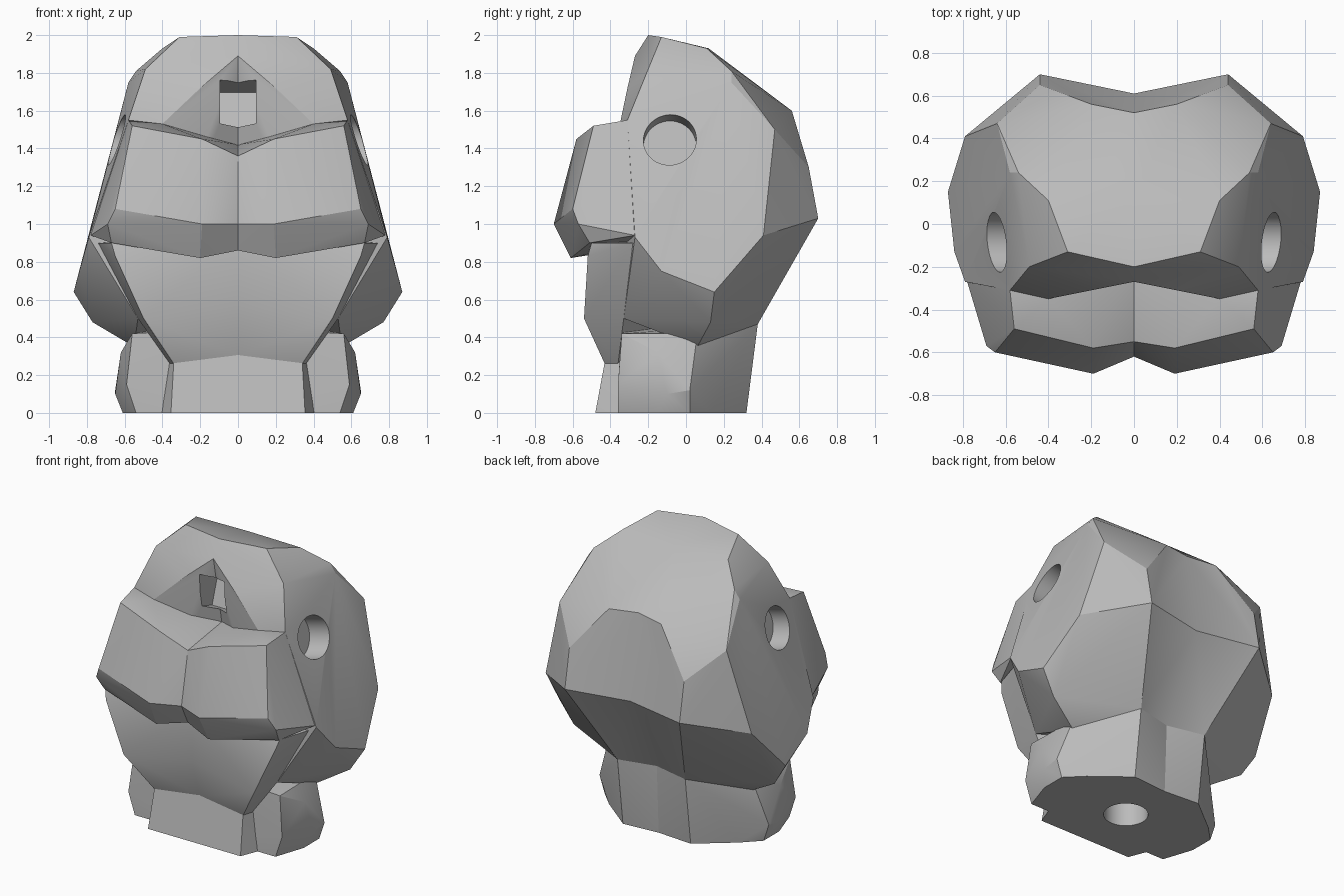
import bpy
import bmesh
from math import radians
from mathutils import Vector

default_cube = bpy.data.objects.get("Cube")
if default_cube:
    bpy.data.objects.remove(default_cube, do_unlink=True)

grey = bpy.data.materials.new("plain_grey")
grey.use_nodes = True
grey.diffuse_color = (0.5, 0.5, 0.5, 1)
grey.node_tree.nodes["Principled BSDF"].inputs["Base Color"].default_value = grey.diffuse_color


def faceted_half(name, *groups):
    """Wrap a half shape tightly around its corner points, then mirror it across x."""
    bm = bmesh.new()
    for group in groups:
        for corner in group:
            bm.verts.new(corner)
    hull = bmesh.ops.convex_hull(bm, input=bm.verts[:])
    spare = set(hull["geom_interior"]) | set(hull["geom_unused"])
    bmesh.ops.delete(bm, geom=[g for g in spare if isinstance(g, bmesh.types.BMVert)], context="VERTS")
    # Open the middle so both halves join into one closed skin
    middle = [f for f in bm.faces if all(abs(v.co.x) < 0.0001 for v in f.verts)]
    bmesh.ops.delete(bm, geom=middle, context="FACES")
    bmesh.ops.recalc_face_normals(bm, faces=bm.faces[:])
    mesh = bpy.data.meshes.new(name)
    bm.to_mesh(mesh)
    bm.free()
    mesh.materials.append(grey)
    part = bpy.data.objects.new(name, mesh)
    bpy.context.collection.objects.link(part)
    part.modifiers.new("mirror", "MIRROR").use_clip = True
    return part


def round_cutter(centre, axis, depth):
    """A drill whose middle lies on the surface and which sinks in by depth."""
    bpy.ops.mesh.primitive_cylinder_add(vertices=48, radius=0.14, depth=depth * 2, location=centre)
    drill = bpy.context.object
    drill.name = "hole_cutter"
    drill.rotation_euler = Vector(axis).to_track_quat("Z", "Y").to_euler()
    drill.hide_render = True
    return drill


# Skull with crest, recessed middle of the face, flat sides and back corners
crest = [(0, -.2, 2), (.31, -.13, 1.99), (0, .12, 1.93), (.4, .11, 1.93), (.54, .24, 1.81)]
face = [(0, -.27, 1.89), (.2, -.31, 1.72), (.4, -.35, 1.53), (0, -.15, 1.42),
        (.49, -.2, 1.82), (.58, -.31, 1.55)]
side = [(.58, .24, 1.75), (.64, .47, 1.5), (.79, .41, .94), (.87, .15, .64),
        (.84, -.13, .75), (.79, -.27, .93)]
back = [(0, .52, 1.61), (.2, .56, 1.6), (.44, .65, 1.3), (.44, .7, 1.03), (0, .61, 1.03)]
under = [(.77, .13, .48), (.55, .06, .35), (.53, -.33, .5), (.26, .38, .47), (0, .32, .47), (0, 0, .5)]
skull = faceted_half("skull", crest, face, side, back, under)

# Broad muzzle with a creased front and a sloping lip band
muzzle_top = [(0, -.15, 1.42), (.4, -.35, 1.53), (.58, -.31, 1.55), (.6, -.1, 1.5),
              (.56, -.49, 1.52), (.19, -.58, 1.45), (0, -.55, 1.36)]
muzzle_front = [(.65, -.6, 1.08), (.19, -.7, 1), (0, -.62, 1), (.69, -.57, 1)]
lip = [(0, -.55, .86), (.2, -.61, .82), (.67, -.51, .9), (.78, -.27, .94), (.7, -.1, .94), (0, -.1, .9)]
muzzle = faceted_half("muzzle", muzzle_top, muzzle_front, lip)

# Tapered lower jaw
jaw_top = [(0, -.5, .92), (.67, -.5, .9), (.65, -.52, .83), (.74, -.28, .9), (0, -.1, .9)]
chin = [(0, -.5, .57), (.5, -.54, .5), (.53, -.33, .5), (.34, -.43, .26), (0, -.42, .3),
        (.36, -.36, .26), (0, -.1, .3)]
jaw = faceted_half("jaw", jaw_top, chin)

# Neck block and the flat plate under the chin
neck_base = [(0, -.36, 0), (.54, -.36, 0), (.61, -.15, 0), (.61, .02, 0), (.5, .13, 0),
             (.26, .32, 0), (0, .3, 0)]
neck_top = [(.65, -.1, .1), (.65, .02, .12), (.59, -.36, .15), (.62, -.15, .32), (.56, -.34, .42),
            (.55, .06, .42), (.26, .38, .47), (0, .32, .47), (0, -.34, .45)]
neck = faceted_half("neck", neck_base, neck_top)
throat = [(0, -.48, 0), (.355, -.48, 0), (.41, -.34, 0), (0, -.34, 0),
          (0, -.42, .32), (.34, -.43, .27), (.36, -.34, .3), (0, -.34, .35)]
throat_plate = faceted_half("throat_plate", throat)

# Round sockets on both sides and underneath, and a square socket in the face
cutters = [round_cutter((s * .66, -.085, 1.45), (s * .968, 0, .25), .16) for s in (-1, 1)]
cutters.append(round_cutter((0, -.08, 0), (0, 0, 1), .16))
bpy.ops.mesh.primitive_cube_add(size=1, location=(0, -.22, 1.63))
square = bpy.context.object
square.name = "square_cutter"
square.scale = (.19, .22, .21)
square.rotation_euler.x = radians(-18)
square.hide_render = True
cutters.append(square)

targets = {skull: cutters[:2] + [square], muzzle: cutters[:2], neck: [cutters[2]]}
for part, holes in targets.items():
    for hole in holes:
        cut = part.modifiers.new("socket", "BOOLEAN")
        cut.operation = "DIFFERENCE"
        cut.solver = "EXACT"
        cut.object = hole

# Bake the modifiers and keep only the hard edges crisp
for part in (skull, muzzle, jaw, neck, throat_plate):
    bpy.ops.object.select_all(action="DESELECT")
    part.select_set(True)
    bpy.context.view_layer.objects.active = part
    for modifier in list(part.modifiers):
        bpy.ops.object.modifier_apply(modifier=modifier.name)
    bpy.ops.object.shade_smooth_by_angle(angle=radians(25))
for cutter in cutters:
    bpy.data.objects.remove(cutter, do_unlink=True)
